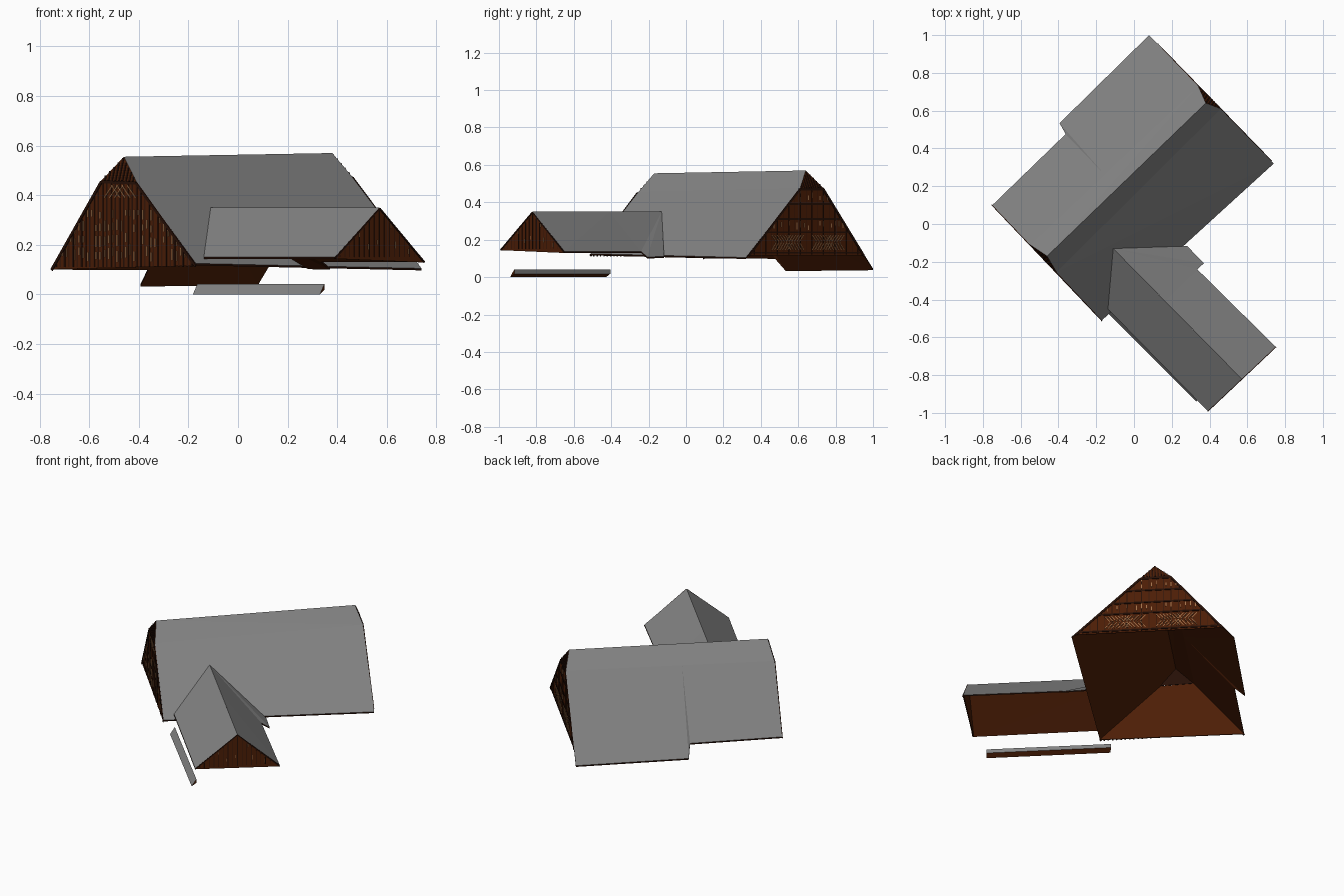
import bpy, bmesh, random
from mathutils import Vector as V

if "Cube" in bpy.data.objects:
    bpy.data.objects.remove(bpy.data.objects["Cube"])

random.seed(4)


def mat(name, rgb):
    m = bpy.data.materials.new(name)
    m.diffuse_color = (*rgb, 1)
    m.use_nodes = True
    m.node_tree.nodes["Principled BSDF"].inputs["Base Color"].default_value = m.diffuse_color
    return m


GREY = mat("roof grey", (0.228, 0.228, 0.228))
BROWN = mat("timber brown", (0.074, 0.013, 0.002))
SEAM = mat("mid brown seam", (0.040, 0.009, 0.003))
DARK = mat("dark beam brown", (0.020, 0.005, 0.002))
TAN = mat("pale batten tan", (0.36, 0.17, 0.07))


def finish(name, bm, mats):
    me = bpy.data.meshes.new(name)
    bm.to_mesh(me)
    bm.free()
    for m in mats:
        me.materials.append(m)
    ob = bpy.data.objects.new(name, me)
    bpy.context.collection.objects.link(ob)
    return ob


def prism(bm, pts, off, mats=(0, 0, 0)):
    """Closed plate, fanned from its first point; mats = top, bottom, edge."""
    a = [bm.verts.new(p) for p in pts]
    b = [bm.verts.new(V(p) + off) for p in pts]
    n = len(a)
    faces = []

    def add(verts, m):
        f = bm.faces.new(verts)
        f.material_index = m
        faces.append(f)

    for i in range(1, n - 1):
        add((a[0], a[i], a[i + 1]), mats[0])
        add((b[0], b[i + 1], b[i]), mats[1])
    for i in range(n):
        j = (i + 1) % n
        add((a[i], b[i], b[j], a[j]), mats[2])
    bmesh.ops.recalc_face_normals(bm, faces=faces)


def slope(name, *outlines):
    """Roof slope: grey above, brown lining below, dark edges."""
    bm = bmesh.new()
    for pts in outlines:
        prism(bm, pts, V((0, 0, -0.008)), (0, 1, 2))
    finish(name, bm, [GREY, BROWN, DARK])


# main roof: steep lower slopes, slightly flatter by the ridge, back eave stepped
RL, RR = (-.46, -.17, .555), (.38, .64, .57)
HL1, HL2 = (-.55, -.11, .46), (-.41, -.255, .455)
HR1, HR2 = (.34, .73, .48), (.46, .61, .475)
MB, SB = (-.156, .262, .469), (-.362, .476, .106)
slope("main_roof_back", [RL, HL1, MB, HR1, RR], [HL1, (-.75, .10, .108), SB, MB],
      [MB, SB, (-.394, .534, .04), (.08, 1.0, .045), HR1])
slope("main_roof_front", [RL, RR, HR2, HL2],
      [HL2, HR2, (.74, .32, .105), (-.17, -.51, .125)])

# wing roof, its upper end dying into the main roof
WA, WB = (-.11, -.13, .35), (.57, -.82, .35)
WM, WS = (.164, -.408, .35), (.335, -.24, .138)
slope("wing_roof_left", [WA, (-.138, -.45, .15), (.39, -.99, .15), WB])
slope("wing_roof_right", [WA, WM, WS, (.37, -.208, .108), (.282, -.117, .110)],
      [WM, WB, (.75, -.65, .138), WS])

# little boarded half hips closing the ridge ends
for nm, tri, d in (("left_half_hip", (RL, HL1, HL2), (.006, .006, -.004)),
                   ("right_half_hip", (RR, HR2, HR1), (-.006, -.006, -.004))):
    top, p, q = map(V, tri)
    off = V(d)
    bm = bmesh.new()
    prism(bm, tri, off, (0, 1, 1))
    for i in range(1, 10):
        t = i / 10
        foot, side = p.lerp(q, t), (q - p) * .022
        peak = p.lerp(top, 2 * t) if t < .5 else q.lerp(top, 2 - 2 * t)
        peak = foot.lerp(peak, .93)
        prism(bm, [foot - side, foot + side, peak + side, peak - side],
              off * -.4, (1, 1, 1))
    finish(nm, bm, [BROWN, DARK])


class Gable:
    """Vertical gable wall; s runs 0..1 from left to right, z is height."""
    KINDS = {"beams": DARK, "seams": SEAM, "battens": TAN}

    def __init__(self, name, a, b, profile):
        self.name, self.prof = name, profile
        self.a, self.d = V((*a, 0)), V((b[0] - a[0], b[1] - a[1], 0))
        self.n = self.d.cross(V((0, 0, 1))).normalized()
        self.bars = {k: bmesh.new() for k in self.KINDS}
        bm = bmesh.new()
        prism(bm, [self.at(s, z - .004) for s, z in profile], self.n * -.006)
        finish(name + "_wall", bm, [BROWN])

    def at(self, s, z):
        return self.a + self.d * s + V((0, 0, z))

    def limit(self, s):
        for (s0, z0), (s1, z1) in zip(self.prof, self.prof[1:]):
            if s0 <= s <= s1:
                return z0 + (z1 - z0) * (s - s0) / (s1 - s0)
        return 0

    def bar(self, kind, p, q, width, depth=.003):
        P, Q = self.at(*p), self.at(*q)
        side = (Q - P).cross(self.n).normalized() * width / 2
        prism(self.bars[kind], [P - side, Q - side, Q + side, P + side], self.n * depth)

    def upright(self, kind, s, z0, z1, width, depth=.003):
        z1 = min(z1, self.limit(s) - .012)
        if z1 - z0 > .008:
            self.bar(kind, (s, z0), (s, z1), width, depth)

    def level(self, z, width):
        ss = [i / 200 for i in range(201) if self.limit(i / 200) > z]
        if ss:
            self.bar("beams", (ss[0], z), (ss[-1], z), width, .004)

    def rakes(self, width):
        for p, q in zip(self.prof, self.prof[1:]):
            self.bar("beams", (p[0], p[1] - width / 2), (q[0], q[1] - width / 2), width, .004)

    def planks(self, count, z0, width):
        for i in range(1, count):
            self.upright("beams" if i % 2 else "seams", i / count, z0, 1, width, .0015)

    def battens(self, count, z0, z1, lo, hi, chance, width=.005):
        for i in range(count):
            s = (i + .5) / count
            z = z0 + random.random() * .03
            while z < z1:
                h = random.uniform(lo, hi)
                if random.random() < chance:
                    self.upright("battens", s, z, min(z + h, z1), width)
                z += h + .02

    def chevrons(self, s0, s1, z0, z1, count):
        step, mid = (s1 - s0) / count, (s0 + s1) / 2
        for i in range(count):
            p = s0 + i * step
            q = p + step * (1.6 if p < mid else -1.6)
            if max(z0, z1) < min(self.limit(p), self.limit(q)) - .01:
                self.bar("battens", (p, z0), (q, z1), .004)

    def done(self):
        for kind, m in self.KINDS.items():
            finish(self.name + "_" + kind, self.bars[kind], [m])


# left end gable: vertical boarding with staggered battens
g = Gable("left_gable", (-.75, .10), (-.17, -.51),
          [(0, .105), (.345, .46), (.586, .455), (1, .12)])
g.rakes(.012)
g.planks(34, .11, .008)
g.level(.452, .008)
g.battens(34, .13, .34, .025, .045, .7)
g.chevrons(.33, .62, .39, .44, 8)
g.done()

# right end gable: beams, lattice band and battens
g = Gable("right_gable", (.725, .335), (.127, .95),
          [(0, .12), (.443, .475), (.644, .48), (1, .12)])
g.rakes(.012)
for z in (.13, .24, .31, .39, .468):
    g.level(z, .010)
g.planks(20, .12, .005)
for s0, s1 in ((.2, .5), (.55, .85)):
    g.chevrons(s0, s1, .145, .185, 13)
    g.chevrons(s0, s1, .225, .19, 13)
g.battens(30, .25, .30, .02, .04, .7)
g.battens(30, .40, .46, .02, .03, .5)
g.done()

# wing gable: reddish boarding with dark seams
g = Gable("wing_gable", (.39, -.99), (.75, -.65), [(0, .148), (.5, .35), (1, .133)])
g.rakes(.006)
g.planks(18, .15, .004)
g.battens(20, .16, .30, .015, .03, .12, .003)
g.done()

# low lean-to canopy beside the wing: wedge section, grey top and back, brown base and ends
bm = bmesh.new()
ends = []
for x, y in ((-.182, -.427), (.330, -.940)):
    ends.append([bm.verts.new(p) for p in
                 ((x, y, 0), (x + .018, y + .022, .042), (x + .018, y + .022, .018))])
a, b = ends
for i in range(3):
    f = bm.faces.new((a[i], b[i], b[(i + 1) % 3], a[(i + 1) % 3]))
    f.material_index = 1 if i == 2 else 0
for e in ends:
    bm.faces.new(e).material_index = 1
bmesh.ops.recalc_face_normals(bm, faces=bm.faces[:])
finish("low_canopy", bm, [GREY, BROWN])
